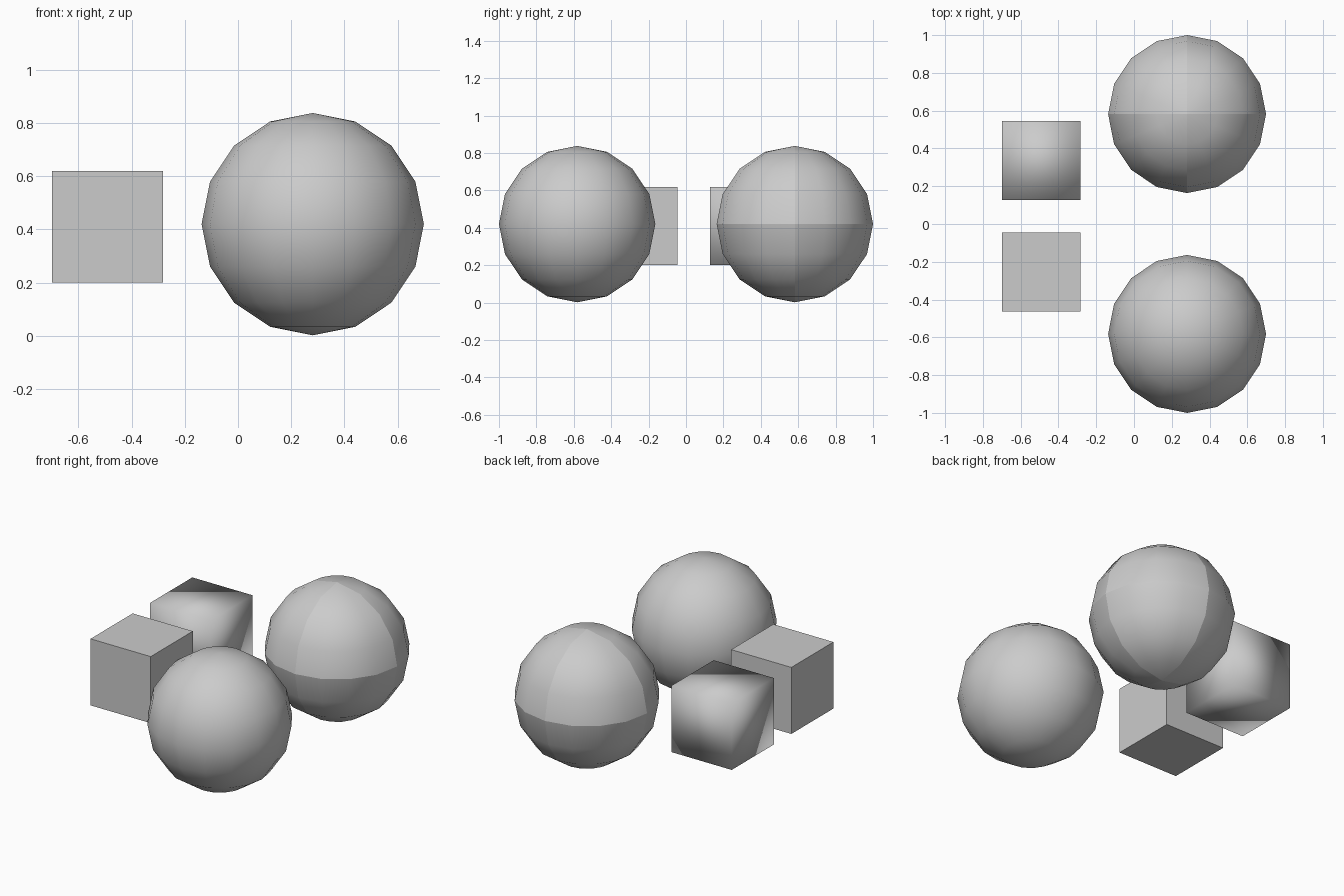
import bpy
import bmesh
from mathutils import Matrix

if "Cube" in bpy.data.objects:
    bpy.data.objects.remove(bpy.data.objects["Cube"])

R = 0.418      # sphere radius, also the cube edge length
CUBE_X, CUBE_Z = -0.491, 0.41


def finish(name, bm, loc, smooth):
    for f in bm.faces:
        f.smooth = smooth
    mesh = bpy.data.meshes.new(name)
    bm.to_mesh(mesh)
    bm.free()
    ob = bpy.data.objects.new(name, mesh)
    ob.location = loc
    bpy.context.collection.objects.link(ob)
    return ob


def sphere_mesh():
    bm = bmesh.new()
    bmesh.ops.create_uvsphere(bm, u_segments=16, v_segments=8, radius=R)
    return bm


def cube(name, y, smooth):
    bm = bmesh.new()
    bmesh.ops.create_cube(bm, size=R)
    return finish(name, bm, (CUBE_X, y, CUBE_Z), smooth)


# Flat and smooth shaded cubes
cube("flat_cube", -0.255, False)
cube("smooth_cube", 0.337, True)

# Fully smooth low-poly sphere
finish("smooth_sphere", sphere_mesh(), (0.281, -0.582, R + 0.002), True)

# Sphere of eight separate smooth octants: visible seams on the three main planes
bm = sphere_mesh()
for normal in ((1, 0, 0), (0, 1, 0), (0, 0, 1)):
    bmesh.ops.bisect_plane(bm, geom=bm.verts[:] + bm.edges[:] + bm.faces[:], dist=1e-4,
                           plane_co=(0, 0, 0), plane_no=normal, clear_inner=True)
octants = finish("octant_sphere", bm, (0.281, 0.582, R + 0.002), True)
mirror = octants.modifiers.new("mirror_octant", 'MIRROR')
mirror.use_axis = (True, True, True)
mirror.use_mirror_merge = False
